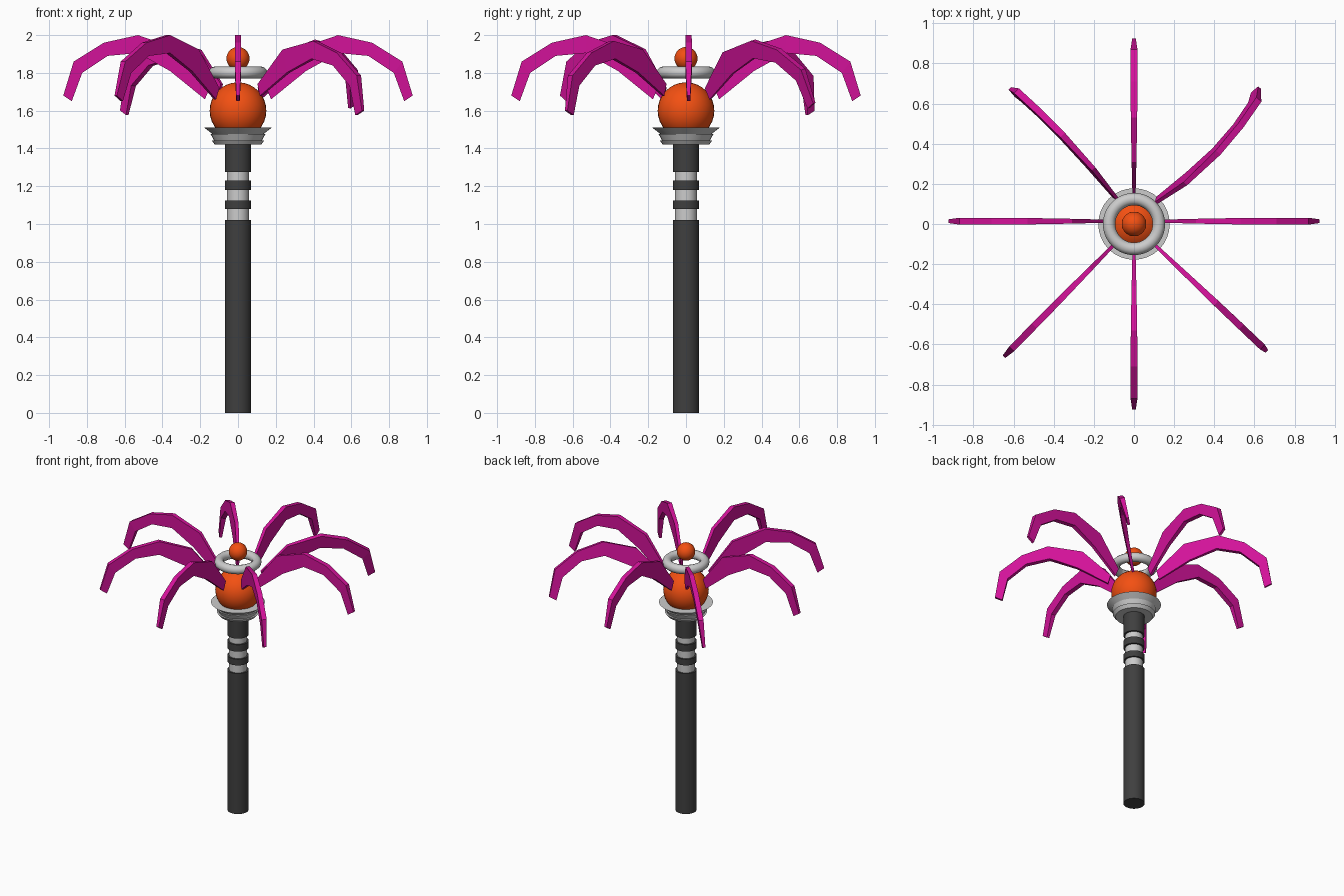
import bpy, bmesh, math
from mathutils import Matrix, Vector

if "Cube" in bpy.data.objects:
    bpy.data.objects.remove(bpy.data.objects["Cube"])


def material(name, rgb):
    m = bpy.data.materials.new(name)
    m.diffuse_color = (*rgb, 1)
    m.use_nodes = True
    m.node_tree.nodes["Principled BSDF"].inputs["Base Color"].default_value = m.diffuse_color
    return m


ORANGE = material("orange", (0.9, 0.08, 0.006))
MAGENTA = material("magenta", (0.65, 0.006, 0.32))
DARK = material("dark_grey", (0.05, 0.05, 0.05))


def finish(ob, name, mat=None, smooth=True):
    ob.name = name
    if mat:
        ob.data.materials.append(mat)
    if smooth:
        bpy.ops.object.select_all(action='DESELECT')
        ob.select_set(True)
        bpy.context.view_layer.objects.active = ob
        bpy.ops.object.shade_smooth_by_angle(angle=math.radians(35))
    return ob


def mesh_object(bm, name, mat=None, smooth=True):
    bmesh.ops.recalc_face_normals(bm, faces=bm.faces)
    me = bpy.data.meshes.new(name)
    bm.to_mesh(me)
    bm.free()
    ob = bpy.data.objects.new(name, me)
    bpy.context.collection.objects.link(ob)
    return finish(ob, name, mat, smooth)


def lathe(name, profile, mat=None, sides=32):
    """Closed solid of revolution from (radius, z) points."""
    bm = bmesh.new()
    rings = [[bm.verts.new((r * math.cos(2 * math.pi * i / sides),
                            r * math.sin(2 * math.pi * i / sides), z))
              for i in range(sides)] for r, z in profile]
    for a, b in zip(rings, rings[1:]):
        for i in range(sides):
            j = (i + 1) % sides
            bm.faces.new((a[i], a[j], b[j], b[i]))
    bm.faces.new(rings[0])
    bm.faces.new(rings[-1])
    return mesh_object(bm, name, mat)


# Pole with two dark bands over a lighter, thinner neck
for name, z0, z1 in (("pole", 0, 1.02), ("lower_band", 1.08, 1.125),
                     ("upper_band", 1.18, 1.23), ("pole_top", 1.275, 1.42)):
    lathe(name, [(0.07, z0), (0.07, z1)], DARK)
lathe("neck", [(0.058, 1.0), (0.058, 1.29)])

# Stepped flaring collar
lathe("collar", [(0.122, 1.42), (0.14, 1.443), (0.127, 1.443), (0.145, 1.476),
                 (0.135, 1.476), (0.178, 1.51)])

# Orange globe, floating ring and small finial ball
for name, r, z in (("globe", 0.15, 1.6), ("finial_ball", 0.061, 1.876)):
    bpy.ops.mesh.primitive_uv_sphere_add(segments=32, ring_count=16, radius=r, location=(0, 0, z))
    finish(bpy.context.object, name, ORANGE)
bpy.ops.mesh.primitive_torus_add(major_radius=0.124, minor_radius=0.031, major_segments=40,
                                 minor_segments=12, location=(0, 0, 1.802))
finish(bpy.context.object, "ring")

# Petal section stations: upper (r, z), lower (r, z), half thickness
STATIONS = [((0.15, 1.72), (0.175, 1.66), 0.008),
            ((0.31, 1.925), (0.36, 1.81), 0.012),
            ((0.53, 2.00), (0.53, 1.905), 0.016),
            ((0.71, 1.96), (0.69, 1.89), 0.017),
            ((0.87, 1.86), (0.825, 1.80), 0.017),
            ((0.925, 1.68), (0.88, 1.65), 0.009)]
ROOT = Vector((0.16, 0, 1.69))


def petal(name, around, yaw, pitch=0, roll=0, lift=0, shift=(0, 0)):
    """Arched blade rooted at angle 'around', pointing along 'yaw'."""
    bm = bmesh.new()
    rings = []
    for (ur, uz), (lr, lz), t in STATIONS:
        rings.append([bm.verts.new(Vector(p) - ROOT) for p in
                      ((ur, t, uz), (ur, -t, uz), (lr, -t, lz), (lr, t, lz))])
    for a, b in zip(rings, rings[1:]):
        for i in range(4):
            j = (i + 1) % 4
            bm.faces.new((a[i], a[j], b[j], b[i]))
    bm.faces.new(rings[0])
    bm.faces.new(rings[-1])
    rad = math.radians
    root = Matrix.Rotation(rad(around), 3, 'Z') @ ROOT + Vector((*shift, lift))
    bm.transform(Matrix.Translation(root) @ Matrix.Rotation(rad(yaw), 4, 'Z')
                 @ Matrix.Rotation(rad(pitch), 4, 'Y') @ Matrix.Rotation(rad(roll), 4, 'X'))
    mesh_object(bm, name, MAGENTA, smooth=False)


# Four upright petals on the axes
petal("petal_right", 0, 0, shift=(0, 0.014))
petal("petal_left", 180, 180, shift=(0, 0.014))
petal("petal_back", 90, 90)
petal("petal_front", 270, 270)
# Four diagonal petals, slightly drooped or tilted
petal("petal_front_left", 226, 225.5)
petal("petal_front_right", -45, -43.5, pitch=7.5, lift=0.02)
petal("petal_back_right", 46, 47.5, pitch=3, roll=12)
petal("petal_back_left", 125, 134, pitch=7.5, roll=5, lift=0.02)
